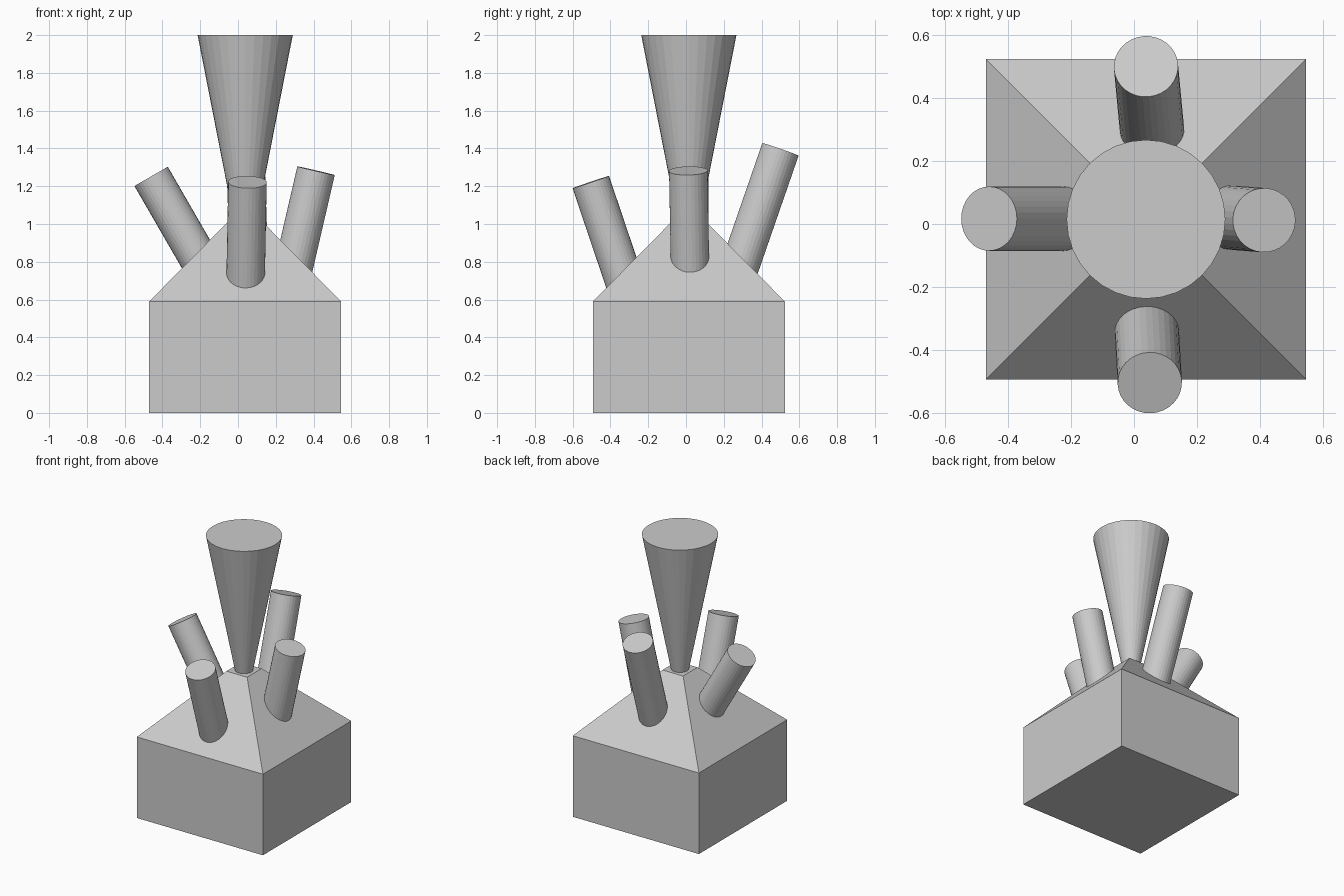
import bpy
from mathutils import Vector

if "Cube" in bpy.data.objects:
    bpy.data.objects.remove(bpy.data.objects["Cube"])

CX, CY = 0.038, 0.015


def tapered(name, bottom, top, r_bottom, r_top, sides=32):
    """Capped cone or cylinder running between two points."""
    a, b = Vector(bottom), Vector(top)
    bpy.ops.mesh.primitive_cone_add(vertices=sides, radius1=r_bottom, radius2=r_top,
                                    depth=(b - a).length, location=(a + b) / 2)
    ob = bpy.context.object
    ob.name = name
    ob.rotation_euler = (b - a).to_track_quat('Z', 'Y').to_euler()
    return ob


def square_body(name, rings):
    """Closed solid from stacked squares given as (half width, height)."""
    verts = [(CX + sx * h, CY + sy * h, z) for h, z in rings
             for sx, sy in ((-1, -1), (1, -1), (1, 1), (-1, 1))]
    faces = [(3, 2, 1, 0)]
    for r in range(len(rings) - 1):
        for i in range(4):
            j = (i + 1) % 4
            faces.append((r * 4 + i, r * 4 + j, r * 4 + 4 + j, r * 4 + 4 + i))
    n = len(verts)
    faces.append((n - 4, n - 3, n - 2, n - 1))
    me = bpy.data.meshes.new(name)
    me.from_pydata(verts, [], faces)
    ob = bpy.data.objects.new(name, me)
    bpy.context.collection.objects.link(ob)
    return ob


# Square base with a truncated pyramid roof
square_body("base", [(0.508, 0), (0.508, 0.59), (0.083, 1.02)])

# Central flaring funnel
tapered("funnel", (CX, CY, 1.0), (CX, CY, 2.0), 0.056, 0.252)

# Leaning tubes: name, top centre, axis direction, length (ends sunk in roof)
tubes = [
    ("left_tube", (-0.46, 0.017, 1.252), (-0.5, 0, 0.866), 0.60),
    ("right_tube", (0.413, 0.012, 1.282), (0.225, -0.018, 0.974), 0.60),
    ("front_tube", (0.05, -0.504, 1.222), (0.018, -0.32, 0.947), 0.62),
    ("back_tube", (0.038, 0.5, 1.395), (-0.031, 0.327, 0.944), 0.74),
]
for name, top, axis, length in tubes:
    end = Vector(top) - Vector(axis).normalized() * length
    tapered(name, end, top, 0.102, 0.102)
